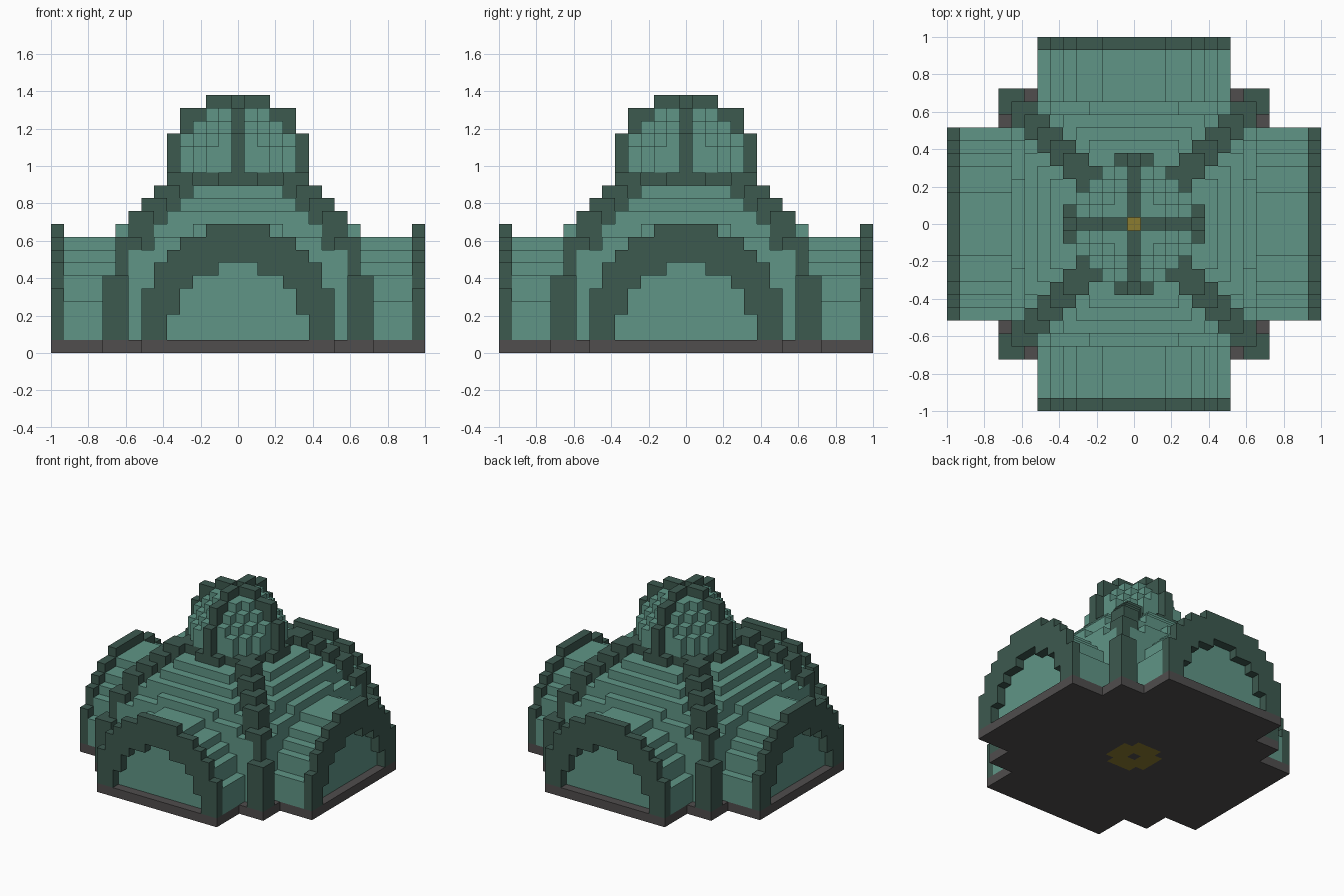
import bpy
import bmesh
import math
from mathutils import Vector

if "Cube" in bpy.data.objects:
    bpy.data.objects.remove(bpy.data.objects["Cube"])

REACH = 14                      # cells from the centre to an arm end
CELL = 2 / (2 * REACH + 1)      # block size


def material(name, colour):
    m = bpy.data.materials.new(name)
    m.use_nodes = True
    m.diffuse_color = (*colour, 1)
    m.node_tree.nodes["Principled BSDF"].inputs["Base Color"].default_value = (*colour, 1)
    return m


JADE = material("jade green", (0.115, 0.30, 0.24))
DARK = material("dark green", (0.046, 0.10, 0.078))
GREY = material("stone grey", (0.08, 0.075, 0.075))
GOLD = material("gold", (0.26, 0.20, 0.03))

cells = {}                      # block position -> part name


def column(part, x, y, low, high):
    for z in range(low, high):
        cells[x, y, z] = part


# Stepped outlines across half an arm, from the middle outwards
ARCH_TOP = [10, 10, 10, 9, 9, 8, 7, 5]
ROOF_TOP = [9, 9, 9, 8, 8, 7, 6, 4]
OPENING_TOP = [7, 7, 6, 6, 5, 3]
RIDGE_TOP = {4: 14, 5: 14, 6: 13, 7: 12, 8: 11, 9: 9, 10: 6}
RIB_TOP = [20, 20, 20, 19, 19, 17]


def dome_top(m, t):
    if m == 9:
        return 10 if t <= 3 else 9 if t <= 6 else 8
    return 19 - m - (t > m - 3)


span = range(-REACH, REACH + 1)
for x in span:
    for y in span:
        m, t = max(abs(x), abs(y)), min(abs(x), abs(y))
        if m > 10 and t > 7:
            continue
        # Floor slab with a gold ring set in it
        ring = m <= 2 and t < 2 and m > 0
        column("floor_ring" if ring else "base_slab", x, y, 0, 1)

        # Vaulted arms, closed by recessed gables and dark arches
        if m == REACH:
            low = OPENING_TOP[t] + 0 if t < len(OPENING_TOP) else 1
            column("end_arches", x, y, low, ARCH_TOP[t])
        elif m >= 10 and t <= 7:
            column("arm_vaults", x, y, 1, ROOF_TOP[t])

        # Corner piers and diagonal ridges
        elif m - t <= 1 and m >= 4 and t >= 3:
            top = RIDGE_TOP[m]
            if t >= 9:
                column("corner_piers", x, y, 1, top)
            else:
                low = 8 if m == 9 else top - 3
                column("stepped_dome", x, y, 1, low)
                column("dome_ridges", x, y, low, top)

        # Stepped main dome and the dark collar under the lantern
        elif 6 <= m <= 9:
            column("stepped_dome", x, y, 1, dome_top(m, t))
        elif m <= 5:
            column("stepped_dome", x, y, 1, 13)
            if m <= 4 or t <= 1:
                column("lantern_collar", x, y, 13, 14)

        # Rounded lantern with crossing ribs
        for z in range(14, 19):
            if x * x + y * y + (z - 14) ** 2 <= 21.2:
                cells[x, y, z] = "lantern"
        if t == 0 and m <= 5:
            column("lantern_ribs", x, y, 14, RIB_TOP[m])

# Open eye at the crown with a gold lamp below it
for z in (18, 19):
    cells.pop((0, 0, z), None)
cells[0, 0, 17] = "crown_lamp"

DIRECTIONS = [Vector(d) for d in
              ((1, 0, 0), (-1, 0, 0), (0, 1, 0), (0, -1, 0), (0, 0, 1), (0, 0, -1))]


def build(part, mat):
    """Join the outer faces of one part's blocks into a clean mesh."""
    bm = bmesh.new()
    for pos, owner in cells.items():
        if owner != part:
            continue
        for n in DIRECTIONS:
            if tuple(int(p + d) for p, d in zip(pos, n)) in cells:
                continue
            u = Vector((n.y, n.z, n.x))
            v = n.cross(u)
            mid = Vector(pos) + Vector((0, 0, 0.5)) + n / 2
            corners = (mid - u / 2 - v / 2, mid + u / 2 - v / 2,
                       mid + u / 2 + v / 2, mid - u / 2 + v / 2)
            bm.faces.new([bm.verts.new(c * CELL) for c in corners])
    bmesh.ops.remove_doubles(bm, verts=bm.verts, dist=CELL / 100)
    bmesh.ops.dissolve_limit(bm, angle_limit=math.radians(1),
                             verts=bm.verts, edges=bm.edges)
    mesh = bpy.data.meshes.new(part)
    bm.to_mesh(mesh)
    bm.free()
    mesh.materials.append(mat)
    bpy.context.collection.objects.link(bpy.data.objects.new(part, mesh))


for part, mat in {
    "base_slab": GREY, "floor_ring": GOLD, "arm_vaults": JADE, "end_arches": DARK,
    "corner_piers": DARK, "stepped_dome": JADE, "dome_ridges": DARK,
    "lantern_collar": DARK, "lantern": JADE, "lantern_ribs": DARK, "crown_lamp": GOLD,
}.items():
    build(part, mat)
